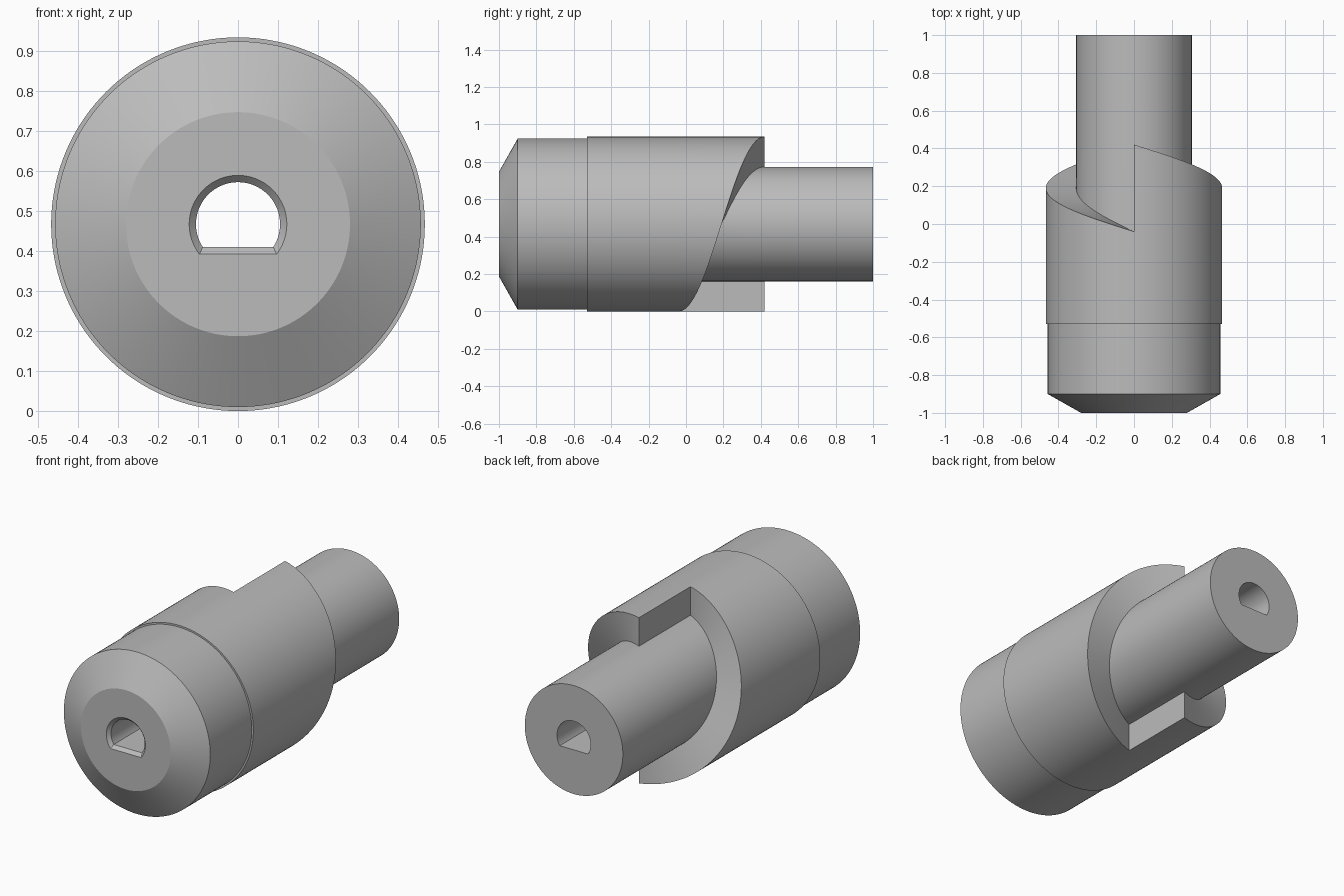
import bpy, bmesh
from math import sin, cos, asin, pi, radians

cube = bpy.data.objects.get("Cube")
if cube:
    bpy.data.objects.remove(cube)

SEG = 72                     # segments per half turn
R_SLEEVE, R_NOSE, R_SHAFT, R_FACE = 0.467, 0.457, 0.306, 0.28
Y_LOW, Y_HIGH = -0.04, 0.42  # bottom and top of each helical ramp
FLAT_STEPS = 22              # segments on each half of the bore flat


def circle(r, y):
    """Half ring of points; y may be a function of the turn fraction."""
    def points(half):
        out = []
        for i in range(SEG + 1):
            t = i / SEG
            a = -pi / 2 + pi * (t + half)
            out.append((r * cos(a), y(t) if callable(y) else y, r * sin(a)))
        return out
    return points


def d_bore(r, flat, y):
    """Half ring of a D shaped hole, flat side down."""
    def points(half):
        corner = asin(flat / r)
        out = []
        for i in range(SEG + 1):
            if i <= FLAT_STEPS:
                x, z = r * cos(corner) * i / FLAT_STEPS, -flat
            else:
                f = (i - FLAT_STEPS) / (SEG - FLAT_STEPS)
                a = -corner + (pi / 2 + corner) * f
                x, z = r * cos(a), r * sin(a)
            out.append((-x if half else x, y, z))
        return out[::-1] if half else out
    return points


def ramp(t):
    return Y_LOW + (Y_HIGH - Y_LOW) * t


# Closed loop of rings: bore mouth, nose, sleeve, ramp, shaft, bore
rings = [
    d_bore(0.122, 0.075, -1.0),
    circle(R_FACE, -1.0),
    circle(R_NOSE, -0.9),
    circle(R_NOSE, -0.53),
    circle(R_SLEEVE, -0.53),
    circle(R_SLEEVE, Y_LOW),
    circle(R_SLEEVE, ramp),
    circle(R_SHAFT, ramp),
    circle(R_SHAFT, Y_HIGH),
    circle(R_SHAFT, 1.0),
    d_bore(0.105, 0.057, 1.0),
    d_bore(0.105, 0.057, -0.982),
]

bm = bmesh.new()
for half in (0, 1):
    grid = [[bm.verts.new(p) for p in ring(half)] for ring in rings]
    for a, b in zip(grid, grid[1:] + grid[:1]):
        for i in range(SEG):
            bm.faces.new((a[i], a[i + 1], b[i + 1], b[i]))
    # Flat step at the high end of the ramp
    side = -1 if half else 1
    step = ((R_SLEEVE, Y_LOW), (R_SLEEVE, Y_HIGH), (R_SHAFT, Y_HIGH), (R_SHAFT, Y_LOW))
    bm.faces.new([bm.verts.new((0, y, side * r)) for r, y in step])

bmesh.ops.remove_doubles(bm, verts=bm.verts, dist=0.00005)
bmesh.ops.recalc_face_normals(bm, faces=bm.faces)
bmesh.ops.translate(bm, verts=bm.verts, vec=(0, 0, R_SLEEVE))

mesh = bpy.data.meshes.new("clutch_shaft")
bm.to_mesh(mesh)
bm.free()
shaft = bpy.data.objects.new("clutch_shaft", mesh)
bpy.context.collection.objects.link(shaft)

# Plain grey metal
grey = bpy.data.materials.new("plain grey")
grey.use_nodes = True
color = (0.5, 0.5, 0.5, 1)
grey.diffuse_color = color
grey.node_tree.nodes["Principled BSDF"].inputs["Base Color"].default_value = color
mesh.materials.append(grey)

bpy.ops.object.select_all(action='DESELECT')
shaft.select_set(True)
bpy.context.view_layer.objects.active = shaft
bpy.ops.object.shade_smooth_by_angle(angle=radians(28))
